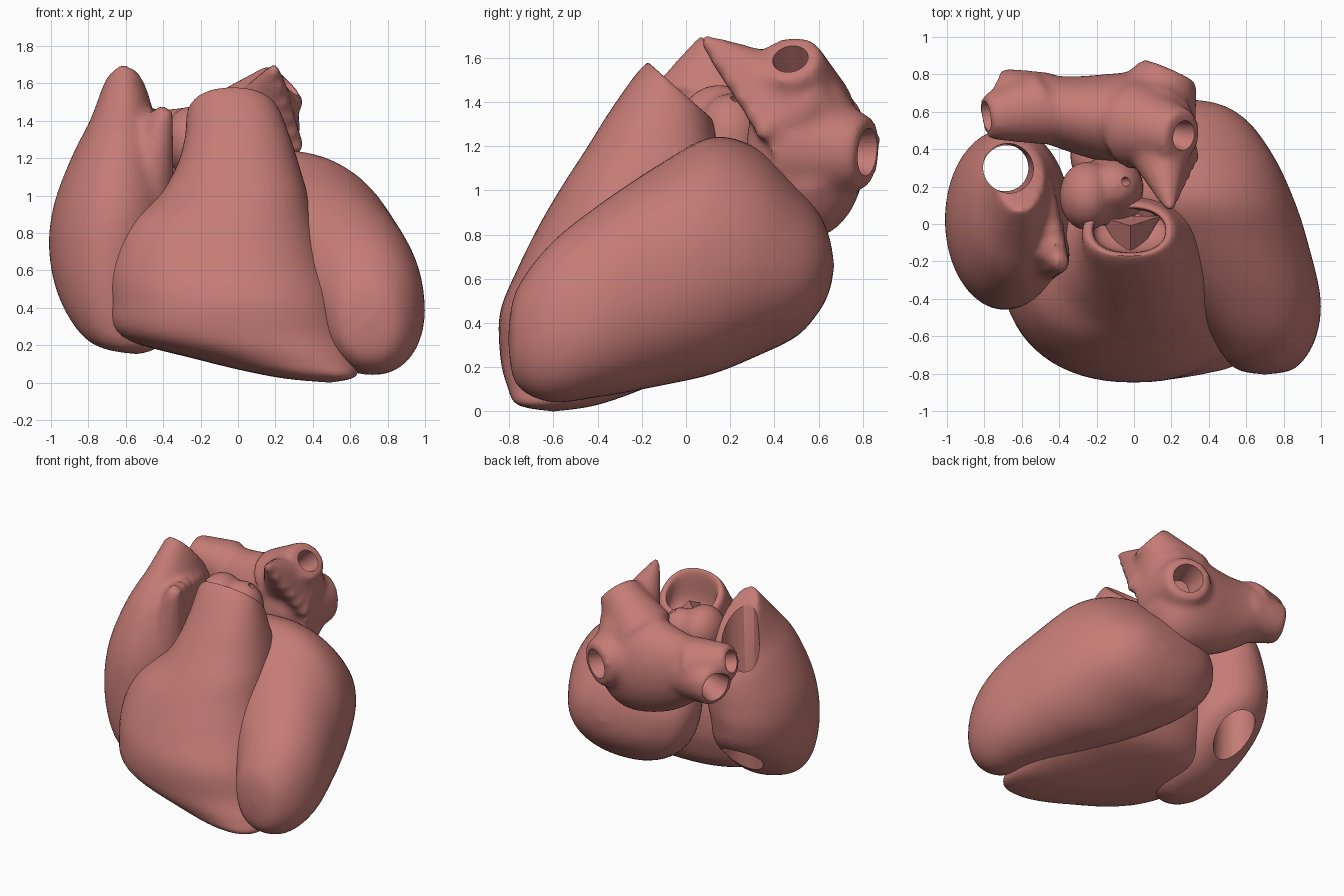
import bpy, bmesh, math
from mathutils import Vector, Matrix

if "Cube" in bpy.data.objects:
    bpy.data.objects.remove(bpy.data.objects["Cube"])

MAT = bpy.data.materials.new("muscle_red")
MAT.diffuse_color = (0.56, 0.2, 0.18, 1)
MAT.use_nodes = True
MAT.node_tree.nodes["Principled BSDF"].inputs["Base Color"].default_value = MAT.diffuse_color


def loft(bm, axis, secs, power=2.0, steps=6, sides=64):
    """Section: position, a0, a1, b0, b1, tilt, shear; smoothly interpolated."""
    rows = [list(s) + [0] * (7 - len(s)) for s in secs]
    fine = []
    for i in range(len(rows) - 1):
        p0, p1 = rows[max(i - 1, 0)], rows[i]
        p2, p3 = rows[i + 1], rows[min(i + 2, len(rows) - 1)]
        for k in range(steps):
            t = k / steps
            fine.append([0.5 * (2 * b + (c - a) * t + (2 * a - 5 * b + 4 * c - d) * t * t
                                + (3 * b - a - 3 * c + d) * t ** 3)
                         for a, b, c, d in zip(p0, p1, p2, p3)])
    fine.append(rows[-1])
    others = [i for i in range(3) if i != axis]
    rings = []
    for pos, a0, a1, b0, b1, tilt, shear in fine:
        ring = []
        for j in range(sides):
            t = math.tau * j / sides
            c, s = [math.copysign(abs(f) ** (2 / power), f) for f in (math.cos(t), math.sin(t))]
            co = [0, 0, 0]
            co[axis] = pos + tilt * s
            co[others[0]] = (a0 + a1) / 2 + (a1 - a0) / 2 * c + shear * s
            co[others[1]] = (b0 + b1) / 2 + (b1 - b0) / 2 * s
            ring.append(bm.verts.new(co))
        rings.append(ring)
    for r, q in zip(rings, rings[1:]):
        for j in range(sides):
            n = (j + 1) % sides
            bm.faces.new((r[j], r[n], q[n], q[j]))
    bm.faces.new(rings[0])
    bm.faces.new(rings[-1])
    bmesh.ops.remove_doubles(bm, verts=bm.verts, dist=0.0005)


def tube(bm, p, q, r1, r2, sides=32):
    p, q = Vector(p), Vector(q)
    m = Matrix.Translation((p + q) / 2) @ (q - p).to_track_quat('Z', 'Y').to_matrix().to_4x4()
    bmesh.ops.create_cone(bm, cap_ends=True, segments=sides, radius1=r1, radius2=r2,
                          depth=(q - p).length, matrix=m)


def fan(bm, root, a, b, r1, r2, count=6):
    """Blade: tubes from one root to points along the edge a-b."""
    for i in range(count):
        tube(bm, root, Vector(a).lerp(Vector(b), i / (count - 1)), r1, r2)


def blob(bm, c, r):
    m = Matrix.Translation(c) @ Matrix.Diagonal((*r, 1))
    bmesh.ops.create_icosphere(bm, subdivisions=4, radius=1, matrix=m)


def make(name, bm, voxel=0, holes=(), smooth=8):
    """Turn a bmesh into an object; optionally fuse its pieces and bore holes."""
    def obj(n, b):
        bmesh.ops.recalc_face_normals(b, faces=b.faces)
        me = bpy.data.meshes.new(n)
        b.to_mesh(me)
        b.free()
        o = bpy.data.objects.new(n, me)
        bpy.context.collection.objects.link(o)
        return o
    ob = obj(name, bm)
    if voxel:
        m = ob.modifiers.new("fuse", 'REMESH')
        m.mode, m.voxel_size = 'VOXEL', voxel
        m = ob.modifiers.new("soften", 'SMOOTH')
        m.factor, m.iterations = 0.5, smooth
    cutters = []
    for h in holes:
        b = bmesh.new()
        tube(b, *h)
        cut = obj(name + "_cutter", b)
        cut.hide_render = True
        m = ob.modifiers.new("bore", 'BOOLEAN')
        m.object, m.operation, m.solver = cut, 'DIFFERENCE', 'EXACT'
        cutters.append(cut)
    if ob.modifiers:
        dg = bpy.context.evaluated_depsgraph_get()
        me = bpy.data.meshes.new_from_object(ob.evaluated_get(dg))
        ob.modifiers.clear()
        ob.data = me
    for c in cutters:
        bpy.data.objects.remove(c)
    ob.data.materials.clear()
    ob.data.materials.append(MAT)
    bpy.ops.object.select_all(action='DESELECT')
    ob.select_set(True)
    bpy.context.view_layer.objects.active = ob
    bpy.ops.object.shade_smooth_by_angle(angle=math.radians(45))
    return ob


# Left ventricle: fat leaning egg, sections along y
bm = bmesh.new()
loft(bm, 1, [
    (-.805, .7, .7, .33, .33), (-.77, .54, .86, .13, .54, 0, -.01),
    (-.62, .42, .965, .045, .75, 0, -.03), (-.4, .24, .99, .065, .93, 0, -.06),
    (-.1, -.05, .92, .12, 1.13, 0, -.08), (.12, -.22, .85, .17, 1.24, 0, -.08),
    (.32, -.33, .765, .25, 1.19, 0, -.06), (.5, -.3, .65, .34, 1.02, 0, -.04),
    (.6, -.16, .54, .45, .9, 0, -.03), (.65, .03, .42, .55, .78), (.67, .25, .25, .66, .66)],
    power=2.2)
make("left_ventricle", bm)

# Right ventricle with its outflow trunk, rim and hollow mouth, sections along z
bm = bmesh.new()
loft(bm, 2, [
    (.0, .49, .49, -.6, -.6), (.03, .2, .62, -.76, -.4, 0, -.03),
    (.12, -.2, .645, -.81, -.15, 0, -.03), (.25, -.63, .61, -.84, .12, 0, -.05),
    (.45, -.7, .55, -.84, .22, 0, -.06), (.65, -.7, .47, -.76, .24, 0, -.05),
    (.85, -.61, .405, -.66, .22, 0, -.04), (1.0, -.43, .37, -.56, .2, -.02, -.03),
    (1.15, -.33, .33, -.45, .17, -.04), (1.3, -.285, .28, -.33, .14, -.08),
    (1.435, -.27, .22, -.2, .12, -.12), (1.44, -.22, .17, -.155, .085, -.11),
    (1.25, -.2, .16, -.14, .07, -.08), (1.2, -.02, -.02, -.04, -.04)], power=2.25)
make("right_ventricle", bm)

# Valve flaps inside the trunk mouth
bm = bmesh.new()
tube(bm, (-.02, -.05, 1.24), (-.02, -.01, 1.4), .19, .0, 3)
make("valve_flaps", bm)

# Right atrium: tall sac with ear, open to the veins above and below
bm = bmesh.new()
loft(bm, 2, [
    (.15, -.53, -.53, -.2, -.2), (.22, -.79, -.4, -.38, .05, .04),
    (.45, -.95, -.38, -.44, .42, .13), (.7, -1.01, -.37, -.46, .5, .08),
    (.95, -.985, -.34, -.43, .51), (1.2, -.89, -.38, -.3, .5, -.08),
    (1.36, -.8, -.43, -.12, .46, -.14), (1.5, -.735, -.48, .07, .43, -.21)])
fan(bm, (-.6, .1, 1.1), (-.385, -.22, 1.46), (-.46, .2, 1.42), .22, .04)
tube(bm, (-.58, -.1, .75), (-.385, -.22, 1.46), .25, .04)
make("right_atrium", bm, .022, [
    ((-.68, .29, .2), (-.68, .29, .8), .16, .13),
    ((-.69, .3, .78), (-.655, .3, 2), .125, .14),
    ((-.3, .36, .7), (-.5, .2, .7), .022, .022)], 10)

# Left atrium: crosswise sac with four veins and a bladed ear
bm = bmesh.new()
loft(bm, 0, [
    (-.74, .56, .73, 1.18, 1.36), (-.6, .48, .79, 1.06, 1.44), (-.3, .37, .79, .86, 1.47),
    (0, .29, .81, .78, 1.53), (.18, .28, .78, .83, 1.56), (.29, .4, .68, 1.0, 1.45)])
tube(bm, (-.5, .62, 1.28), (-.79, .57, 1.36), .2, .12)
tube(bm, (-.5, .62, 1.22), (-.75, .7, 1.2), .2, .14)
tube(bm, (.0, .53, 1.35), (.26, .47, 1.6), .24, .14)
tube(bm, (.05, .5, 1.2), (.19, .82, 1.17), .3, .16)
fan(bm, (.12, .5, 1.38), (.195, .07, 1.69), (.34, .33, 1.25), .22, .025)
make("left_atrium", bm, .02, [
    ((-.6, .6, 1.31), (-.9, .565, 1.39), .05, .1),
    ((-.55, .63, 1.22), (-.8, .73, 1.2), .07, .12),
    ((.1, .51, 1.46), (.32, .46, 1.64), .04, .095),
    ((.13, .65, 1.18), (.21, .87, 1.17), .07, .12)], 16)

# Aortic root: bulging sinuses with a small side opening
bm = bmesh.new()
tube(bm, (.05, .2, .7), (-.17, .17, 1.25), .22, .18)
blob(bm, (-.25, .15, 1.29), (.15, .185, .19))
blob(bm, (-.1, .2, 1.24), (.15, .15, .2))
make("aortic_root", bm, .02, [((-.12, .22, 1.3), (.0, .23, 1.48), .025, .025)], 10)
